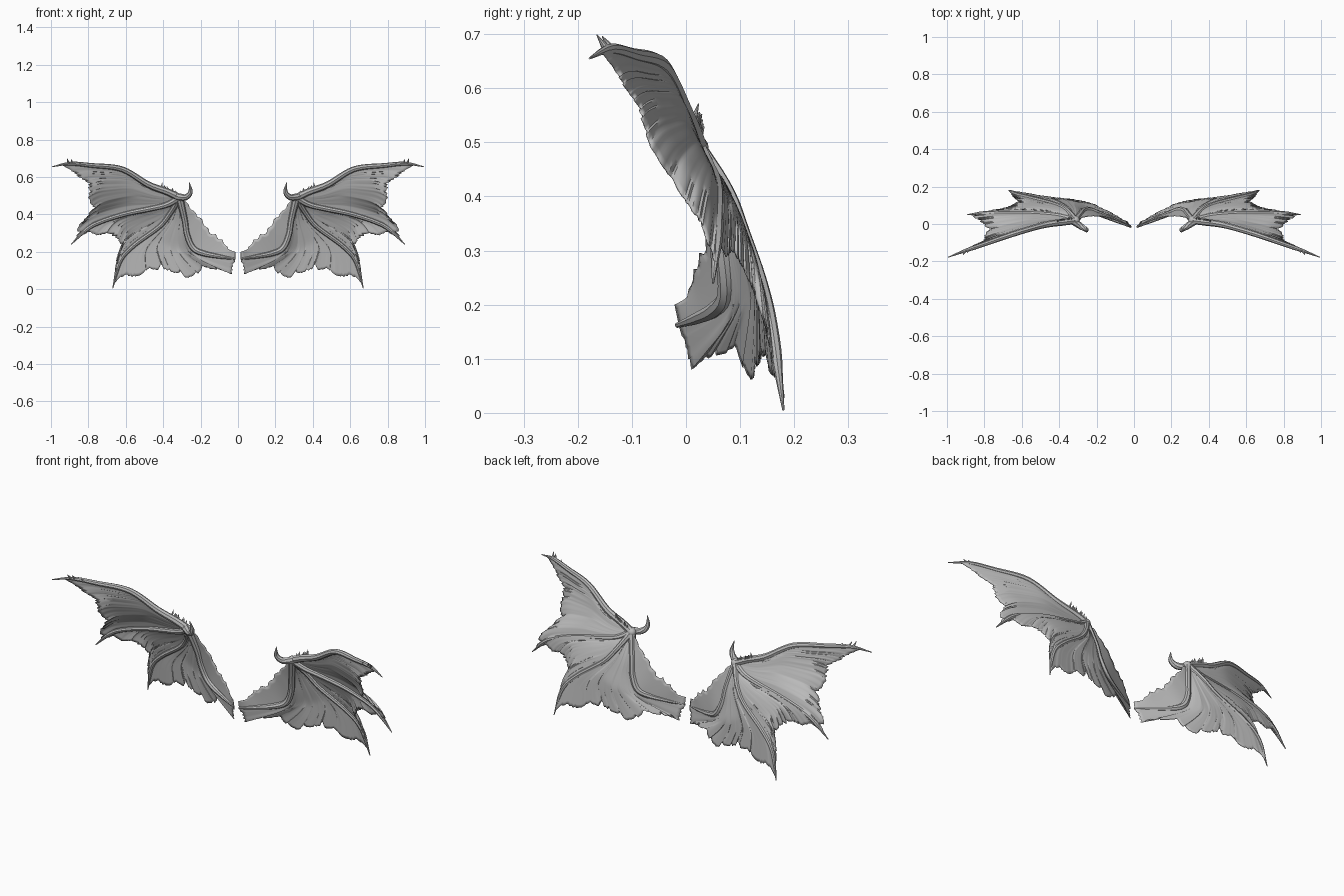
import bpy, bmesh, random
from mathutils import Vector as V

if "Cube" in bpy.data.objects:
    bpy.data.objects.remove(bpy.data.objects["Cube"])

random.seed(4)
grey = bpy.data.materials.new("hide_grey")
grey.diffuse_color = (0.5, 0.5, 0.5, 1)
grey.use_nodes = True
grey.node_tree.nodes["Principled BSDF"].inputs["Base Color"].default_value = grey.diffuse_color


def smooth_path(pts, n):
    """Catmull-Rom curve through pts, resampled to n + 1 even steps."""
    p = [V(q) for q in pts]
    p = [2 * p[0] - p[1]] + p + [2 * p[-1] - p[-2]]
    out = []
    for i in range(1, len(p) - 2):
        a, b, c, d = p[i - 1:i + 3]
        for k in range(12):
            t = k / 12
            out.append(0.5 * (2 * b + (c - a) * t + (2 * a - 5 * b + 4 * c - d) * t * t
                              + (3 * b - a - 3 * c + d) * t ** 3))
    return resample(out + [p[-2]], n)


def resample(pts, n):
    """n + 1 points evenly spaced along a polyline."""
    pts = [V(q) for q in pts]
    length = [0]
    for a, b in zip(pts, pts[1:]):
        length.append(length[-1] + (b - a).length)
    out, i = [], 0
    for k in range(n + 1):
        d = length[-1] * k / n
        while i < len(pts) - 2 and length[i + 1] < d:
            i += 1
        f = (d - length[i]) / max(length[i + 1] - length[i], 1e-9)
        out.append(pts[i].lerp(pts[i + 1], min(f, 1)))
    return out


def finish(bm, name, thick=0):
    bmesh.ops.remove_doubles(bm, verts=bm.verts, dist=1e-5)
    bmesh.ops.recalc_face_normals(bm, faces=bm.faces)
    me = bpy.data.meshes.new(name)
    bm.to_mesh(me)
    bm.free()
    me.materials.append(grey)
    ob = bpy.data.objects.new(name, me)
    bpy.context.collection.objects.link(ob)
    bpy.context.view_layer.objects.active = ob
    ob.select_set(True)
    bpy.ops.object.shade_smooth_by_angle(angle=0.7)
    ob.select_set(False)
    if thick:
        so = ob.modifiers.new("thickness", 'SOLIDIFY')
        so.thickness, so.offset = thick, 0
    ob.modifiers.new("mirror", 'MIRROR').use_mirror_merge = False
    return ob


def grid(bm, rows):
    vs = [[bm.verts.new(p) for p in r] for r in rows]
    for a, b in zip(vs, vs[1:]):
        for i in range(len(a) - 1):
            bm.faces.new((a[i], a[i + 1], b[i + 1], b[i]))
    return vs


def tube(bm, path, radii, sides=8):
    """Tapered tube, radii interpolated along its length."""
    rows, n = [], len(path) - 1
    prof = resample([(i / (len(radii) - 1), 0, r) for i, r in enumerate(radii)], 200)
    for i, p in enumerate(path):
        d = (path[min(i + 1, n)] - path[max(i - 1, 0)]).normalized()
        u = d.cross(V((0, 1, 0))).normalized()
        w = d.cross(u)
        r = min(prof, key=lambda q: abs(q.x - i / n)).z
        ring = [p + r * (u * c + w * s) for c, s in CIRCLE]
        rows.append(ring + ring[:1])
    vs = grid(bm, rows)
    bm.faces.new(vs[0][:-1])
    bm.faces.new(vs[-1][:-1][::-1])


CIRCLE = [(1, 0), (.7, .7), (0, 1), (-.7, .7), (-1, 0), (-.7, -.7), (0, -1), (.7, -.7)]
N = 28
wrist = (.312, .02, .49)

# Bones: centre lines from the wrist outwards
bones = {
    "upper_finger": ([wrist, (.38, .01, .522), (.48, -.005, .56), (.62, -.045, .642),
                      (.78, -.1, .662), (.9, -.142, .672), (.995, -.178, .655)],
                     [.02, .018, .016, .015, .013, .011, .002]),
    "middle_finger": ([wrist, (.38, .04, .452), (.47, .052, .43), (.6, .058, .403),
                       (.73, .058, .362), (.81, .056, .32), (.892, .05, .24)],
                      [.018, .015, .014, .013, .012, .012, .002]),
    "lower_finger": ([wrist, (.36, .075, .41), (.42, .105, .335), (.555, .14, .235),
                      (.63, .16, .15), (.67, .18, .005)],
                     [.018, .014, .013, .013, .012, .011, .002]),
    "arm": ([wrist, (.285, .055, .37), (.272, .07, .29), (.24, .075, .22), (.185, .055, .192),
             (.1, .02, .175), (.015, -.016, .162)],
            [.02, .017, .016, .017, .015, .011, .005]),
}
curve = {}
for name, (pts, radii) in bones.items():
    curve[name] = smooth_path(pts, N)
    bm = bmesh.new()
    tube(bm, curve[name], radii)
    finish(bm, name)

# Thumb claw, wrist knob and the small spikes
bm = bmesh.new()
tube(bm, smooth_path([(.325, .015, .495), (.28, -.015, .492), (.254, -.032, .52),
                      (.261, -.042, .573)], 14), [.02, .017, .012, .001])
finish(bm, "thumb_claw")
bm = bmesh.new()
bmesh.ops.create_uvsphere(bm, u_segments=12, v_segments=8, radius=.022)
bmesh.ops.translate(bm, verts=bm.verts, vec=wrist)
finish(bm, "wrist_knob")
bm = bmesh.new()
for i in range(8):
    b = curve["upper_finger"][1].lerp(curve["upper_finger"][4], i / 7) + V((0, .005, 0))
    tip = b + V((random.uniform(-.01, .015), .012, random.uniform(.026, .04)))
    tube(bm, resample([b, tip], 2), [.008, .001])
for x, y, z, h in ((.885, -.137, .672, .024), (.905, -.147, .672, .027), (.84, -.12, .667, .014)):
    tube(bm, resample([(x, y, z), (x + .008, y - .018, z + h)], 2), [.008, .001])
finish(bm, "wing_spikes")


def membrane(name, a, b, edge, cut_a, cut_b, rag, steps=70):
    """Sheet spanning two bones, ending in a ragged trailing edge."""
    back = V((0, .004, 0))
    A = [p + back for p in resample(curve[a][:cut_a], N)]
    B = [p + back for p in resample(curve[b][:cut_b], N)]
    E = resample([A[-1]] + [V(e) for e in edge] + [B[-1]], steps)
    for i in range(2, steps - 1):
        E[i] = E[i].lerp(A[0], rag * random.choice((0, 0, .2, .5, 1)))
    rows = []
    for j in range(N + 1):
        t = j / N
        rows.append([])
        for i in range(steps + 1):
            s = i / steps
            p = A[j].lerp(B[j], s) + t ** 1.3 * (E[i] - A[-1].lerp(B[-1], s))
            rows[-1].append(p)
    bm = bmesh.new()
    grid(bm, rows)
    finish(bm, name, .003)


membrane("upper_membrane", "upper_finger", "middle_finger",
         [(.9, -.135, .64), (.86, -.115, .605), (.805, -.09, .57), (.803, -.07, .5),
          (.78, -.03, .435), (.805, 0, .39), (.85, .03, .345), (.865, .045, .3)], N - 1, N - 1, .04)
membrane("middle_membrane", "middle_finger", "lower_finger",
         [(.85, .056, .28), (.8, .065, .308), (.755, .075, .287), (.7, .085, .3), (.645, .105, .27),
          (.622, .125, .225), (.652, .15, .15), (.66, .165, .08)], N - 1, N - 1, .04)
membrane("lower_membrane", "lower_finger", "arm",
         [(.635, .175, .06), (.6, .17, .075), (.57, .165, .065), (.52, .155, .075), (.48, .15, .11),
          (.425, .142, .102), (.412, .14, .138), (.4, .14, .108), (.33, .133, .082),
          (.3, .128, .088), (.28, .125, .055), (.21, .105, .085), (.19, .095, .115),
          (.1, .05, .105), (.06, .025, .092), (.03, .01, .08)], N, N + 1, .03, 90)

# Inner membrane: from the arm to the ragged upper edge
inner = resample([wrist, (.275, .035, .465), (.22, .042, .4), (.175, .04, .355), (.165, .04, .325),
                  (.14, .032, .312), (.1, .02, .28), (.065, .01, .25), (.052, .003, .212),
                  (.015, -.02, .2)], N)
arm = [p + V((0, .004, 0)) for p in curve["arm"]]
for i in range(2, N - 1):
    inner[i] = inner[i].lerp(arm[i], random.choice((0, 0, .08, .12)))
bm = bmesh.new()
grid(bm, [[a.lerp(b, k / 6) for k in range(7)] for a, b in zip(arm, inner)])
finish(bm, "inner_membrane", .003)
